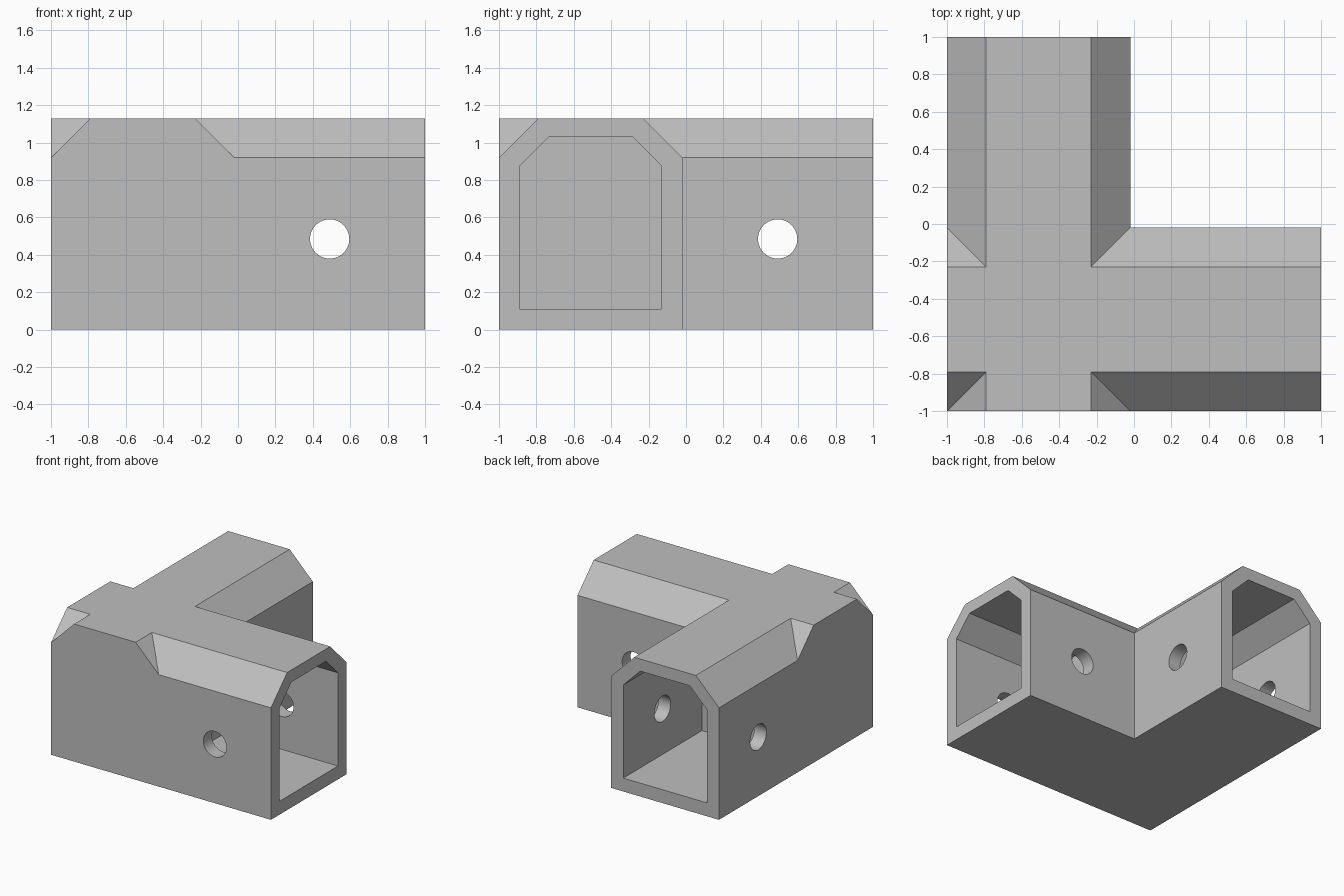
import bpy
import bmesh
import math
from mathutils import Matrix, Vector

if "Cube" in bpy.data.objects:
    bpy.data.objects.remove(bpy.data.objects["Cube"], do_unlink=True)

grey = bpy.data.materials.new("plain grey")
grey.use_nodes = True
colour = (0.52, 0.52, 0.52, 1)
grey.diffuse_color = colour
grey.node_tree.nodes["Principled BSDF"].inputs["Base Color"].default_value = colour


def add_object(name, bm):
    bmesh.ops.recalc_face_normals(bm, faces=bm.faces)
    mesh = bpy.data.meshes.new(name)
    bm.to_mesh(mesh)
    bm.free()
    mesh.materials.append(grey)
    obj = bpy.data.objects.new(name, mesh)
    bpy.context.collection.objects.link(obj)
    return obj


def prism(name, axis, start, end, side, base, top, chamfer):
    """Bar along x or y whose section has its two top corners cut off."""
    a, b = side
    section = [(a, base), (b, base), (b, top - chamfer), (b - chamfer, top),
               (a + chamfer, top), (a, top - chamfer)]
    bm = bmesh.new()
    place = (lambda s, t, z: (s, t, z)) if axis == "x" else (lambda s, t, z: (t, s, z))
    face = bm.faces.new([bm.verts.new(place(start, t, z)) for t, z in section])
    new = bmesh.ops.extrude_face_region(bm, geom=[face])["geom"]
    bmesh.ops.translate(bm, vec=Vector(place(end - start, 0, 0)),
                        verts=[v for v in new if isinstance(v, bmesh.types.BMVert)])
    return add_object(name, bm)


def bolt_cutter(name, axis):
    """Round cutter crossing both side walls of one arm."""
    bm = bmesh.new()
    bmesh.ops.create_cone(bm, cap_ends=True, segments=48, radius1=0.105,
                          radius2=0.105, depth=1.4)
    turn = Matrix.Rotation(math.pi / 2, 4, "X" if axis == "x" else "Y")
    spot = (0.49, -0.51, 0.485) if axis == "x" else (-0.51, 0.49, 0.485)
    bmesh.ops.transform(bm, matrix=Matrix.Translation(spot) @ turn, verts=bm.verts)
    return add_object(name, bm)


def combine(target, other, operation):
    mod = target.modifiers.new(operation.lower(), "BOOLEAN")
    mod.operation = operation
    mod.solver = "EXACT"
    mod.object = other
    bpy.context.view_layer.objects.active = target
    bpy.ops.object.modifier_apply(modifier=mod.name)
    bpy.data.objects.remove(other, do_unlink=True)


# Two crossing arms form the solid corner bracket
bracket = prism("corner_bracket", "x", -1, 1, (-1, -0.02), 0, 1.13, 0.21)
combine(bracket, prism("back_arm", "y", -1, 1, (-1, -0.02), 0, 1.13, 0.21), "UNION")

# Blind socket and bolt hole in each arm
for axis in "xy":
    socket = prism("socket_cutter", axis, -0.02, 1.1, (-0.89, -0.13), 0.11, 1.03, 0.155)
    combine(bracket, socket, "DIFFERENCE")
    combine(bracket, bolt_cutter("bolt_cutter", axis), "DIFFERENCE")

# Smooth only the round holes
bpy.ops.object.select_all(action="DESELECT")
bracket.select_set(True)
bpy.context.view_layer.objects.active = bracket
bpy.ops.object.shade_smooth_by_angle(angle=math.radians(25))
